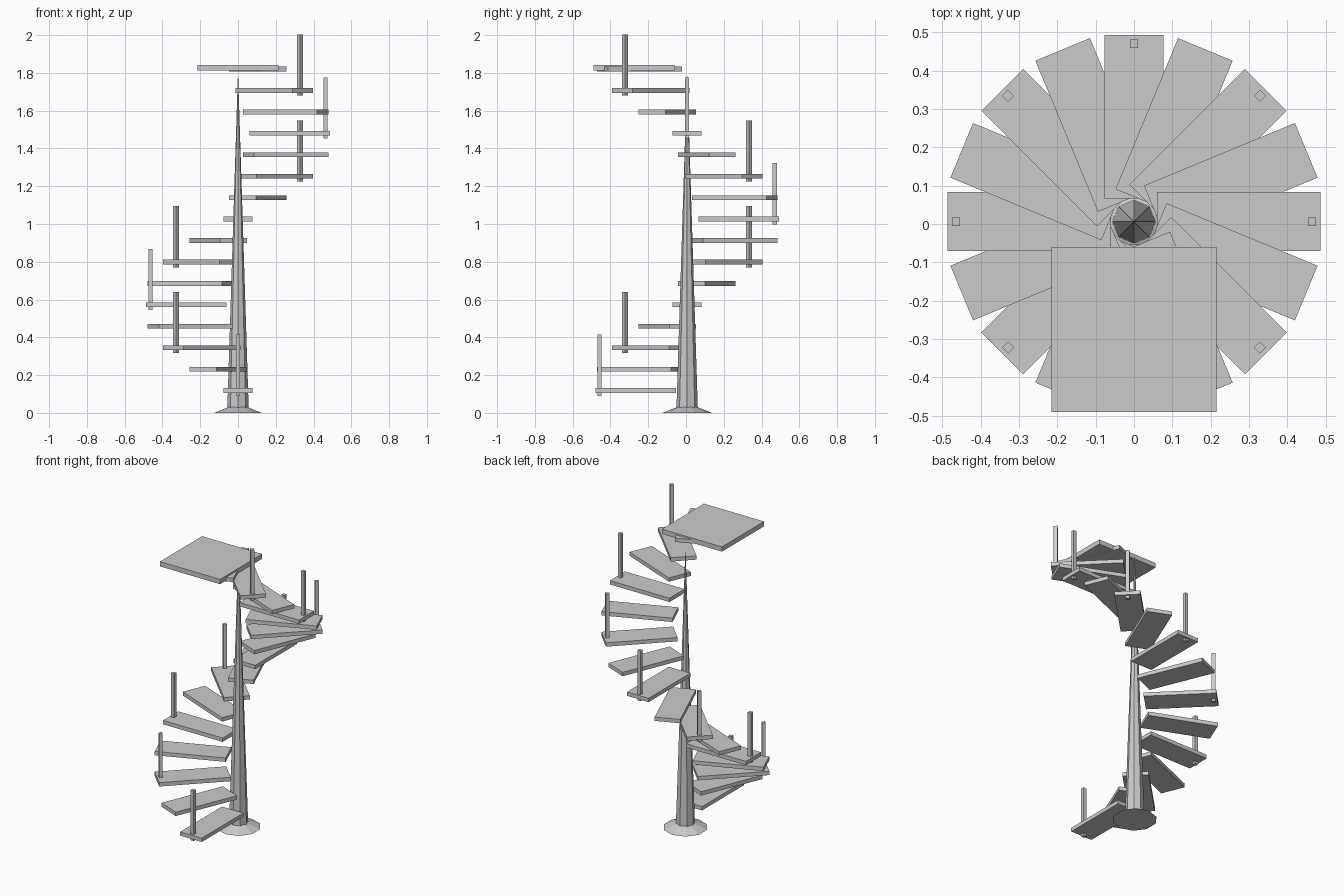
import bpy
import bmesh
from math import radians
from mathutils import Matrix, Vector

cube = bpy.data.objects.get("Cube")
if cube:
    bpy.data.objects.remove(cube, do_unlink=True)

AXIS = Vector((0, 0.006, 0))   # centre line of the pole
STEPS = 16
RISE = 0.1135
FIRST = 0.118

grey = bpy.data.materials.new("light grey")
grey.use_nodes = True
colour = (0.6, 0.6, 0.6, 1)
grey.diffuse_color = colour
grey.node_tree.nodes["Principled BSDF"].inputs["Base Color"].default_value = colour


def finish(name, bm, matrix):
    mesh = bpy.data.meshes.new(name)
    bm.to_mesh(mesh)
    bm.free()
    mesh.materials.append(grey)
    ob = bpy.data.objects.new(name, mesh)
    ob.matrix_world = matrix
    bpy.context.collection.objects.link(ob)


def box(name, low, high, matrix):
    low, high = Vector(low), Vector(high)
    bm = bmesh.new()
    bmesh.ops.create_cube(bm, size=1)
    bmesh.ops.scale(bm, vec=high - low, verts=bm.verts)
    bmesh.ops.translate(bm, vec=(low + high) / 2, verts=bm.verts)
    finish(name, bm, matrix)


def cone(name, sides, r1, r2, z1, z2):
    bm = bmesh.new()
    bmesh.ops.create_cone(bm, cap_ends=True, segments=sides, radius1=r1,
                          radius2=r2, depth=z2 - z1)
    finish(name, bm, Matrix.Translation(AXIS + Vector((0, 0, (z1 + z2) / 2))))


# Tapered pole on a flared foot
cone("foot", 10, 0.132, 0.05, 0, 0.032)
cone("pole", 8, 0.057, 0.001, 0.01, 1.78)

# Treads wind clockwise from the front, with a post on every second one
for i in range(STEPS):
    place = (Matrix.Translation(AXIS + Vector((0, 0, FIRST + i * RISE)))
             @ Matrix.Rotation(radians(-22.5 * i), 4, "Z"))
    box(f"tread_{i + 1}", (-0.077, -0.486, -0.0125), (0.077, -0.06, 0.0125), place)
    if i % 2 == 0:
        box(f"post_{i // 2 + 1}", (-0.011, -0.475, -0.028), (0.011, -0.453, 0.296), place)

# Square landing at the top
box("landing", (-0.215, -0.49, 1.812), (0.215, -0.06, 1.843), Matrix())
